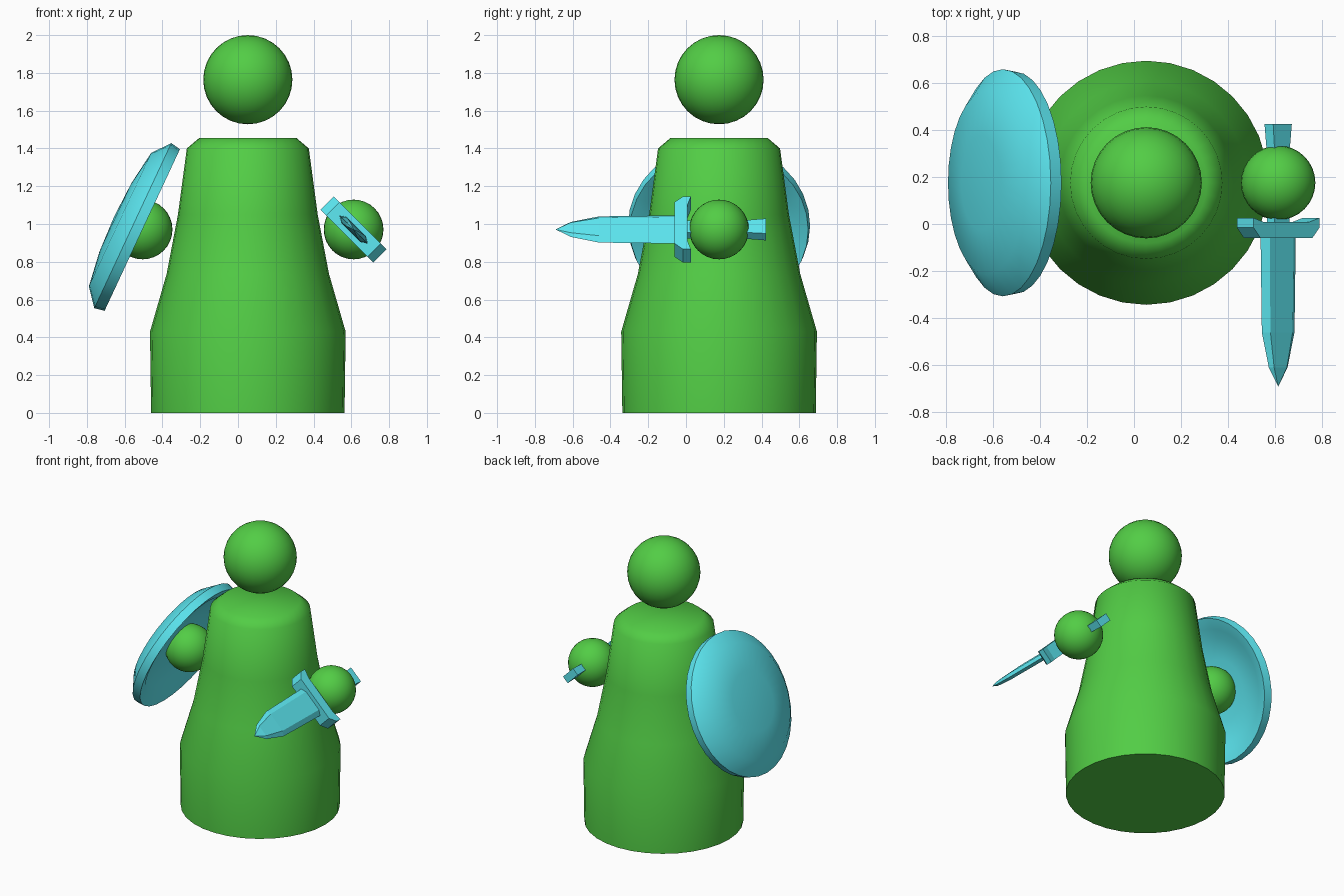
import bpy, bmesh
from math import radians, cos, sin, pi
from mathutils import Vector

if "Cube" in bpy.data.objects:
    bpy.data.objects.remove(bpy.data.objects["Cube"])


def material(name, rgb):
    m = bpy.data.materials.new(name)
    m.diffuse_color = (*rgb, 1)
    m.use_nodes = True
    m.node_tree.nodes["Principled BSDF"].inputs["Base Color"].default_value = m.diffuse_color
    return m


GREEN = material("green", (0.085, 0.61, 0.06))
CYAN = material("cyan", (0.11, 0.82, 0.90))
CY = 0.175                                   # shared centre line in y
RIGHT_HAND = (0.612, CY, 0.971)
LEFT_HAND = (-0.505, CY, 0.971)


def loft(name, rings, mat, loc, rot_y=0, smooth=None):
    """Skin a list of rings; a ring with a single point is a tip, open ends are capped."""
    bm = bmesh.new()
    rows = [[bm.verts.new(p) for p in ring] for ring in rings]
    for a, b in zip(rows, rows[1:]):
        n = max(len(a), len(b))
        for i in range(n):
            j = (i + 1) % n
            quad = [a[i % len(a)], a[j % len(a)], b[j % len(b)], b[i % len(b)]]
            bm.faces.new(list(dict.fromkeys(quad)))
    for end in (rows[0], rows[-1]):
        if len(end) > 2:
            bm.faces.new(end)
    bmesh.ops.recalc_face_normals(bm, faces=bm.faces[:])
    me = bpy.data.meshes.new(name)
    bm.to_mesh(me)
    bm.free()
    me.materials.append(mat)
    ob = bpy.data.objects.new(name, me)
    bpy.context.collection.objects.link(ob)
    ob.location = loc
    ob.rotation_euler.y = radians(rot_y)
    if smooth:
        bpy.ops.object.select_all(action='DESELECT')
        ob.select_set(True)
        bpy.context.view_layer.objects.active = ob
        bpy.ops.object.shade_smooth_by_angle(angle=radians(smooth))
    return ob


def lathe(name, profile, mat, loc, rot_y=0, smooth=60, n=32):
    rings = []
    for r, z in profile:
        if r == 0:
            rings.append([(0, 0, z)])
        else:
            rings.append([(r * cos(2 * pi * i / n), r * sin(2 * pi * i / n), z)
                          for i in range(n)])
    return loft(name, rings, mat, loc, rot_y, smooth)


def ball(name, radius, loc):
    half = [(radius * sin(pi * k / 16), -radius * cos(pi * k / 16)) for k in range(1, 16)]
    return lathe(name, [(0, -radius)] + half + [(0, radius)], GREEN, loc)


# Body, head and hands
lathe("body", [(0.512, 0), (0.518, 0.43), (0.43, 0.735), (0.37, 1.05),
               (0.323, 1.40), (0.258, 1.455)], GREEN, (0.052, CY, 0))
ball("head", 0.236, (0.052, CY, 1.764))
ball("right_hand", 0.158, RIGHT_HAND)
ball("left_hand", 0.158, LEFT_HAND)

# Round domed shield with a dished back
lathe("shield", [(0, 0.085), (0.20, 0.078), (0.34, 0.055), (0.40, 0.022), (0.472, 0.0),
                 (0.482, 0.055), (0.39, 0.13), (0.20, 0.157), (0, 0.165)],
      CYAN, (-0.507, CY, 0.968), rot_y=-65, smooth=50)

SWORD = (0.612, 0, 0.971)


# Sword blade: flattened hexagon tapering to a tip
def blade_ring(y, w, t):
    return [(w, y, 0), (w * 0.68, y, t), (-w * 0.68, y, t),
            (-w, y, 0), (-w * 0.68, y, -t), (w * 0.68, y, -t)]


loft("sword_blade", [blade_ring(-0.03, 0.106, 0.022), blade_ring(-0.46, 0.098, 0.020),
                     blade_ring(-0.61, 0.056, 0.014), [(0, -0.69, 0)]],
     CYAN, SWORD, 45)

# Cross guard: outline extruded through its thickness
half = [(0.155, -0.060), (0.198, -0.015), (0.198, 0.026), (0.135, 0.008)]
outline = half + [(-x, y) for x, y in reversed(half)]
loft("sword_guard", [[(x, y, z) for x, y in outline] for z in (-0.05, 0.05)],
     CYAN, SWORD, 45)


# Grip, flaring towards the pommel end
def box_ring(y, w, t):
    return [(w, y, t), (-w, y, t), (-w, y, -t), (w, y, -t)]


loft("sword_grip", [box_ring(0, 0.044, 0.023), box_ring(0.32, 0.046, 0.024),
                    box_ring(0.424, 0.056, 0.026)], CYAN, SWORD, 45)
